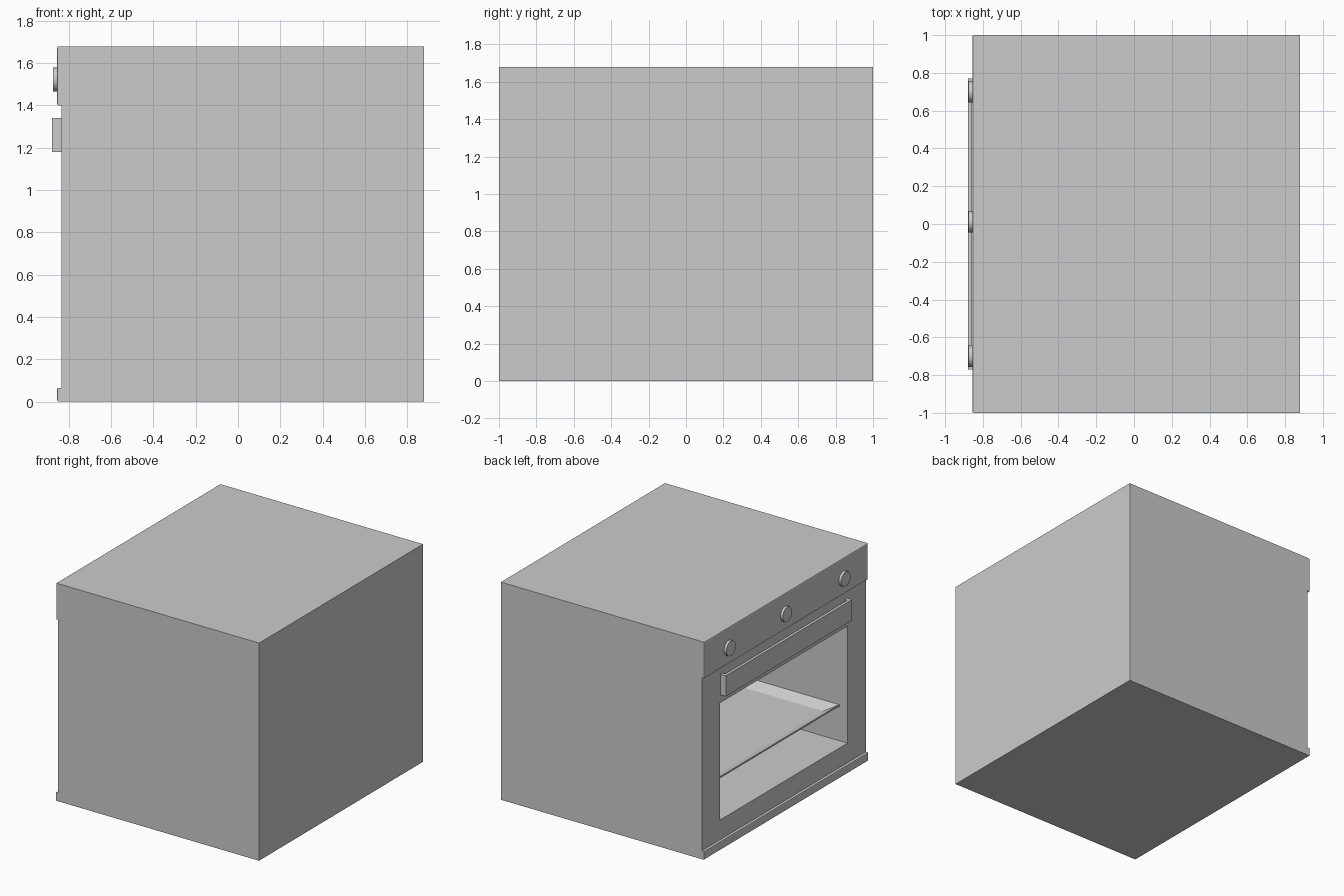
import bpy, bmesh, math
from mathutils import Matrix

if "Cube" in bpy.data.objects:
    bpy.data.objects.remove(bpy.data.objects["Cube"])


def finish(bm, name):
    bmesh.ops.recalc_face_normals(bm, faces=bm.faces[:])
    mesh = bpy.data.meshes.new(name)
    bm.to_mesh(mesh)
    bm.free()
    ob = bpy.data.objects.new(name, mesh)
    bpy.context.collection.objects.link(ob)
    return ob


def box(name, x, y, z, front_bevel=0.0):
    bm = bmesh.new()
    bmesh.ops.create_cube(bm, size=1)
    for v in bm.verts:
        for i, (lo, hi) in enumerate((x, y, z)):
            v.co[i] = lo if v.co[i] < 0 else hi
    if front_bevel:
        edges = [e for e in bm.edges if all(abs(v.co.x - x[0]) < 1e-5 for v in e.verts)]
        bmesh.ops.bevel(bm, geom=edges, offset=front_bevel, segments=2,
                        profile=0.5, affect='EDGES')
    return finish(bm, name)


def skin(bm, rings, cap_first=True, cap_last=True):
    """Join successive four-point rings with quads."""
    loops = [[bm.verts.new(p) for p in r] for r in rings]
    for a, b in zip(loops, loops[1:]):
        for i in range(4):
            j = (i + 1) % 4
            bm.faces.new((a[i], a[j], b[j], b[i]))
    if cap_first:
        bm.faces.new(loops[0])
    if cap_last:
        bm.faces.new(loops[-1])


def ring_x(x, w, z0, z1):
    return [(x, -w, z0), (x, w, z0), (x, w, z1), (x, -w, z1)]


def ring_z(z, x0, x1, w):
    return [(x0, -w, z), (x1, -w, z), (x1, w, z), (x0, w, z)]


FACE, PANEL = -0.835, -0.855

# Cabinet with open oven cavity
bm = bmesh.new()
skin(bm, [ring_x(0.88, 1, 0, 1.68), ring_x(FACE, 1, 0, 1.68),
          ring_x(FACE, 0.777, 0.217, 1.12), ring_x(0.68, 0.777, 0.217, 1.12)])
finish(bm, "oven_body")

# Control panel and bottom trim
box("control_panel", (PANEL, FACE), (-1, 1), (1.40, 1.68), 0.008)
box("bottom_trim", (PANEL, FACE), (-1, 1), (0, 0.065), 0.006)

# Door handle: flat bar on two end posts
box("handle_bar", (-0.88, -0.858), (-0.77, 0.77), (1.18, 1.34))
for side, name in ((-1, "right"), (1, "left")):
    y = sorted((side * 0.77, side * 0.745))
    box("handle_post_" + name, (-0.858, FACE), y, (1.18, 1.34))

# Control knobs
for i, y in enumerate((-0.70, 0.012, 0.70)):
    bm = bmesh.new()
    bmesh.ops.create_cone(bm, cap_ends=True, segments=32, radius1=0.057, radius2=0.057,
                          depth=0.02,
                          matrix=Matrix.Translation((-0.865, y, 1.523))
                          @ Matrix.Rotation(math.pi / 2, 4, 'Y'))
    for f in bm.faces:
        f.smooth = len(f.verts) == 4
    for e in bm.edges:
        e.smooth = all(len(f.verts) == 4 for f in e.link_faces)
    finish(bm, f"knob_{i + 1}")

# Baking tray with sloped sides
bm = bmesh.new()
T = 0.012
skin(bm, [ring_z(0.455 - T, -0.685, 0.60, 0.695), ring_z(0.495 - T, -0.765, 0.68, 0.777),
          ring_z(0.495, -0.765, 0.68, 0.777), ring_z(0.455, -0.685, 0.60, 0.695)])
finish(bm, "baking_tray")
